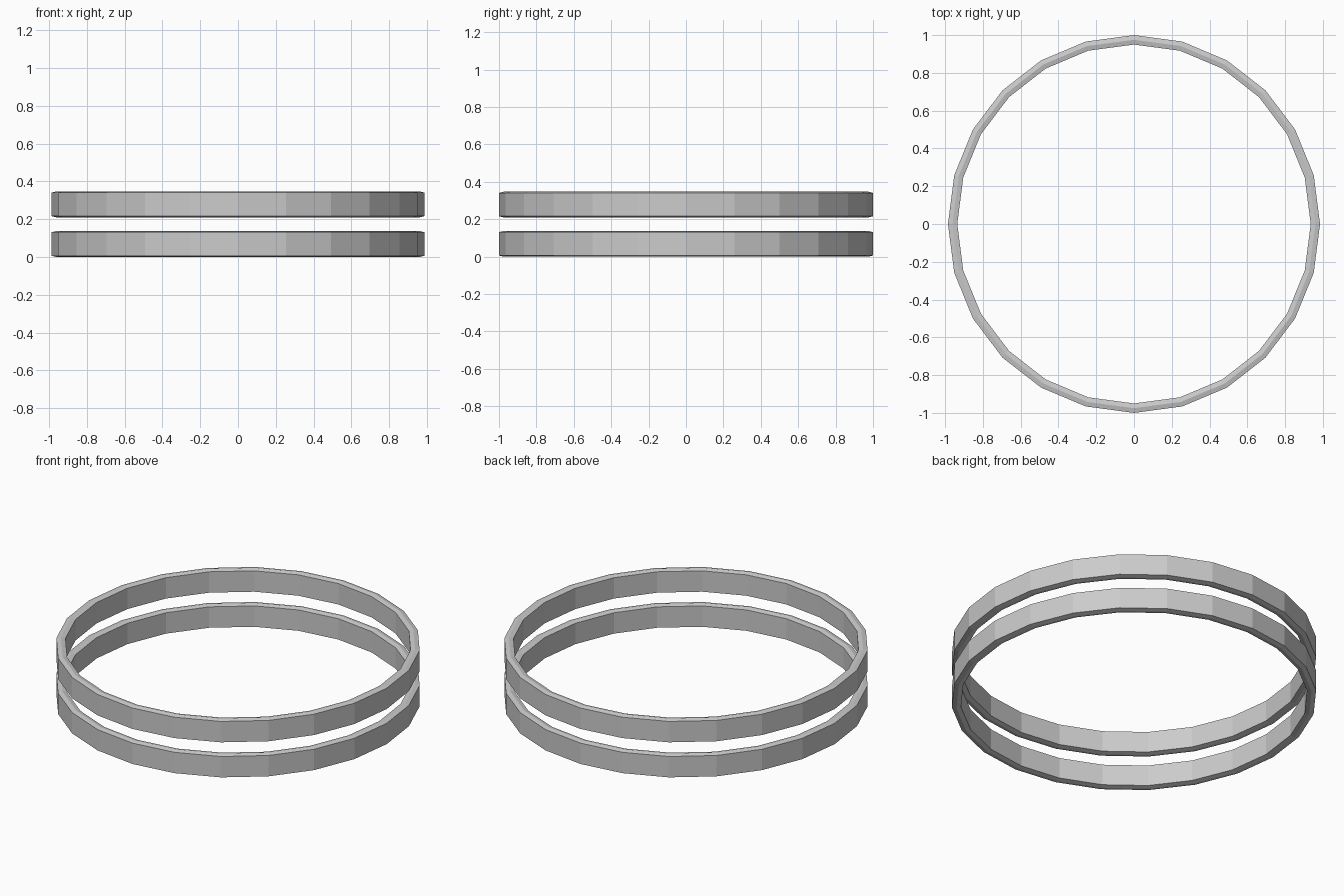
import bpy
import bmesh
from math import sin, cos, tau

cube = bpy.data.objects.get("Cube")
if cube:
    bpy.data.objects.remove(cube)

grey = bpy.data.materials.new("light grey")
grey.use_nodes = True
color = (0.6, 0.6, 0.6, 1)
grey.diffuse_color = color
grey.node_tree.nodes["Principled BSDF"].inputs["Base Color"].default_value = color

SIDES = 24
HEIGHT = 0.137
RIDGE = 0.006      # slight roof along the rim edges
OUTER, INNER = 1.0, 0.95
X_SCALE = 0.985    # the hoops are very slightly oval


def hoop(name, base):
    """Faceted band with a shallow ridge along its top and bottom rims."""
    mid = (OUTER + INNER) / 2
    profile = [(OUTER, RIDGE), (OUTER, HEIGHT - RIDGE), (mid, HEIGHT),
               (INNER, HEIGHT - RIDGE), (INNER, RIDGE), (mid, 0)]
    bm = bmesh.new()
    rings = []
    for i in range(SIDES):
        a = tau * i / SIDES
        rings.append([bm.verts.new((r * cos(a) * X_SCALE, r * sin(a), base + z))
                      for r, z in profile])
    n = len(profile)
    for i, ring in enumerate(rings):
        following = rings[(i + 1) % SIDES]
        for j in range(n):
            k = (j + 1) % n
            bm.faces.new((ring[j], following[j], following[k], ring[k]))
    bmesh.ops.recalc_face_normals(bm, faces=bm.faces)
    mesh = bpy.data.meshes.new(name)
    bm.to_mesh(mesh)
    bm.free()
    mesh.materials.append(grey)
    bpy.context.collection.objects.link(bpy.data.objects.new(name, mesh))


# Two identical stacked hoops
hoop("lower_hoop", 0)
hoop("upper_hoop", 0.21)
